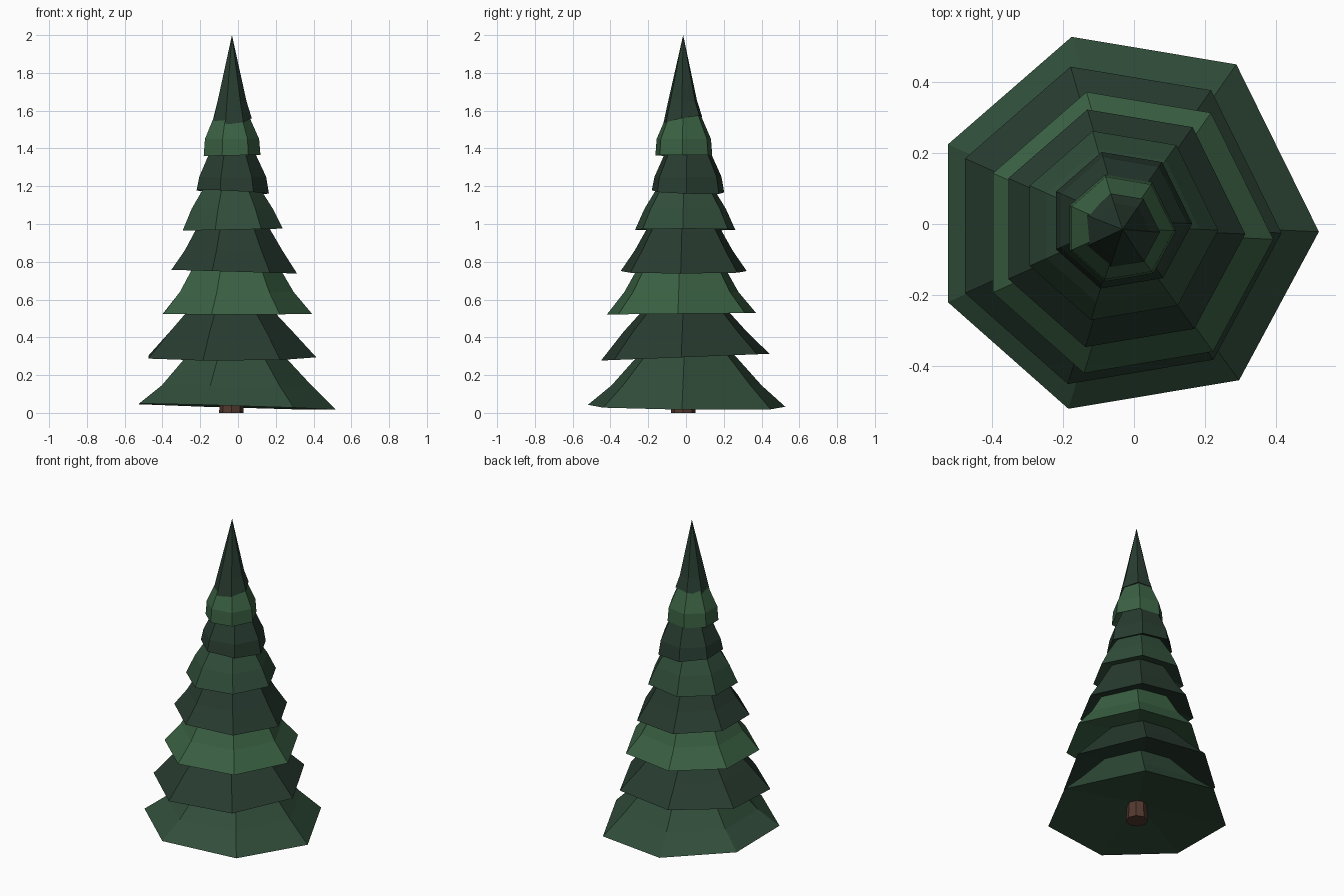
import bpy, bmesh
from math import sin, cos, radians

if "Cube" in bpy.data.objects:
    bpy.data.objects.remove(bpy.data.objects["Cube"])


def material(name, rgb):
    m = bpy.data.materials.new(name)
    m.diffuse_color = (*rgb, 1)
    m.use_nodes = True
    m.node_tree.nodes["Principled BSDF"].inputs["Base Color"].default_value = m.diffuse_color
    return m


DARK = material("dark_green", (0.021, 0.045, 0.030))
MID = material("mid_green", (0.030, 0.075, 0.042))
LIGHT = material("light_green", (0.043, 0.120, 0.056))
BARK = material("bark", (0.085, 0.040, 0.027))

# slightly uneven seven-sided outline shared by all tiers
ANGLES = [radians(a) for a in (-2.5, 55, 106, 156, 204, 253, 306)]


def finish(bm, name, mat):
    bmesh.ops.recalc_face_normals(bm, faces=bm.faces)
    me = bpy.data.meshes.new(name)
    bm.to_mesh(me)
    bm.free()
    me.materials.append(mat)
    ob = bpy.data.objects.new(name, me)
    bpy.context.collection.objects.link(ob)


def bough_tier(name, centre, tilt, profile, mat, recess, tip=None):
    """Drooping skirt: rings of (radius, z), hollowed below, capped or pointed."""
    cx, cy = centre
    bm = bmesh.new()
    rings = []
    for i, (r, z) in enumerate(profile):
        k = 1 if i == 0 else 0
        rings.append([bm.verts.new((cx + r * cos(a), cy + r * sin(a),
                                    z + k * r * (tilt[0] * cos(a) + tilt[1] * sin(a))))
                      for a in ANGLES])
    n = len(ANGLES)
    for lo, hi in zip(rings, rings[1:]):
        for j in range(n):
            k = (j + 1) % n
            bm.faces.new((lo[j], lo[k], hi[k], hi[j]))
    # hollow underside
    under = bm.verts.new((cx, cy, profile[0][1] + recess))
    for j in range(n):
        bm.faces.new((rings[0][(j + 1) % n], rings[0][j], under))
    # hidden cap or pointed tip
    if tip:
        top = bm.verts.new(tip)
        for j in range(n):
            bm.faces.new((rings[-1][j], rings[-1][(j + 1) % n], top))
    else:
        bm.faces.new(rings[-1])
    finish(bm, name, mat)


# tiers from the ground up: centre, rim tilt, rings, colour
TIERS = [
    ((-0.025, 0.002), (-0.03, -0.01), [(0.545, 0.033), (0.415, 0.145), (0.215, 0.36)], MID),
    ((-0.050, -0.005), (0.0, 0.04), [(0.465, 0.295), (0.34, 0.43), (0.18, 0.60)], DARK),
    ((-0.020, -0.025), (0.0, 0.01), [(0.412, 0.525), (0.315, 0.64), (0.21, 0.82)], LIGHT),
    ((-0.035, -0.013), (-0.03, 0.0), [(0.348, 0.748), (0.27, 0.86), (0.165, 1.04)], DARK),
    ((-0.040, -0.005), (0.02, 0.0), [(0.277, 0.970), (0.225, 1.08), (0.13, 1.23)], MID),
    ((-0.036, 0.010), (-0.05, -0.03), [(0.200, 1.170), (0.185, 1.25), (0.115, 1.40)], DARK),
    ((-0.038, -0.012), (0.02, 0.0), [(0.157, 1.363), (0.150, 1.45), (0.083, 1.60)], LIGHT),
]
for i, (c, tilt, prof, mat) in enumerate(TIERS):
    bough_tier(f"bough_tier_{i + 1}", c, tilt, prof, mat, 0.08)
bough_tier("tree_top", (-0.035, -0.018), (0.1, 0.2), [(0.108, 1.55), (0.080, 1.65)],
           DARK, 0.04, tip=(-0.032, -0.015, 2.0))

# tapered trunk
bm = bmesh.new()
bmesh.ops.create_cone(bm, cap_ends=True, segments=8, radius1=0.065, radius2=0.05, depth=0.3)
bmesh.ops.translate(bm, verts=bm.verts, vec=(-0.035, -0.015, 0.15))
finish(bm, "trunk", BARK)
